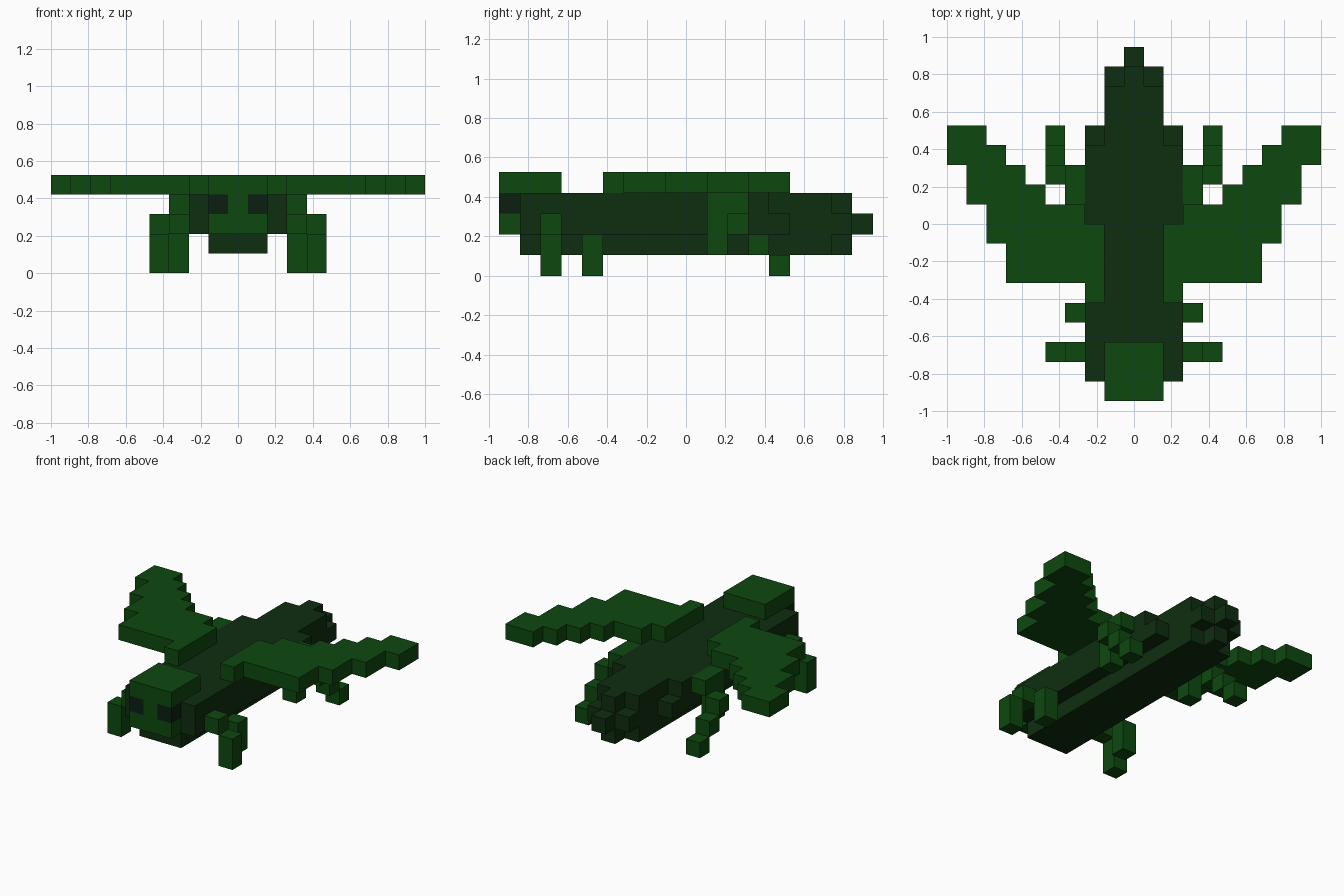
import bpy
import bmesh

cube = bpy.data.objects.get("Cube")
if cube:
    bpy.data.objects.remove(cube, do_unlink=True)

U = 2 / 19  # edge of one block


def material(name, rgb):
    mat = bpy.data.materials.new(name)
    mat.use_nodes = True
    mat.diffuse_color = (*rgb, 1)
    bsdf = next(n for n in mat.node_tree.nodes if n.type == 'BSDF_PRINCIPLED')
    bsdf.inputs["Base Color"].default_value = (*rgb, 1)
    bsdf.inputs["Roughness"].default_value = 0.9
    return mat


GREEN = material("leaf green", (0.0042, 0.064, 0.0046))
DARK = material("dark green", (0.0048, 0.0265, 0.0050))
EYE = material("eye black green", (0.0033, 0.0135, 0.0055))

# The six face directions of a block with corner offsets
FACES = {
    (1, 0, 0): [(1, 0, 0), (1, 1, 0), (1, 1, 1), (1, 0, 1)],
    (-1, 0, 0): [(0, 0, 0), (0, 0, 1), (0, 1, 1), (0, 1, 0)],
    (0, 1, 0): [(0, 1, 0), (0, 1, 1), (1, 1, 1), (1, 1, 0)],
    (0, -1, 0): [(0, 0, 0), (1, 0, 0), (1, 0, 1), (0, 0, 1)],
    (0, 0, 1): [(0, 0, 1), (1, 0, 1), (1, 1, 1), (0, 1, 1)],
    (0, 0, -1): [(0, 0, 0), (0, 1, 0), (1, 1, 0), (1, 0, 0)],
}


def blocks(name, mat, boxes, side=1):
    """Outer skin of a union of block ranges (x0, x1, y0, y1, z0, z1), inclusive."""
    cells = {(side * x, y, z) for x0, x1, y0, y1, z0, z1 in boxes
             for x in range(x0, x1 + 1)
             for y in range(y0, y1 + 1)
             for z in range(z0, z1 + 1)}
    bm = bmesh.new()
    verts = {}

    def vert(p):
        if p not in verts:
            verts[p] = bm.verts.new(((p[0] - 0.5) * U, (p[1] - 9) * U, p[2] * U))
        return verts[p]

    for c in sorted(cells):
        for d, corners in FACES.items():
            if tuple(a + b for a, b in zip(c, d)) not in cells:
                bm.faces.new([vert(tuple(a + b for a, b in zip(c, o))) for o in corners])
    # Merge the flat squares into clean panels
    bmesh.ops.dissolve_limit(bm, angle_limit=0.01, verts=bm.verts[:], edges=bm.edges[:])
    mesh = bpy.data.meshes.new(name)
    bm.to_mesh(mesh)
    bm.free()
    mesh.materials.append(mat)
    obj = bpy.data.objects.new(name, mesh)
    bpy.context.collection.objects.link(obj)
    return obj


# Long body, stepping down to the tail tip
blocks("body", DARK, [
    (-1, 1, 1, 15, 1, 3),    # core
    (-2, 2, 1, 12, 2, 3),    # wide flanks
    (-2, 2, 13, 13, 2, 2),   # flank ends
    (0, 0, 16, 16, 1, 3),    # cross-shaped rear
    (-1, 1, 16, 16, 2, 2),
    (0, 0, 17, 17, 2, 2),    # tail tip
])

# Head: crown, brow bridge and muzzle
blocks("head", GREEN, [
    (-1, 1, 0, 2, 4, 4),
    (0, 0, 0, 0, 3, 3),
    (-1, 1, 0, 0, 2, 2),
])

# Wing rows from front to back: first and last block outwards
WING_ROWS = {5: (2, 2), 6: (2, 6), 7: (2, 6), 8: (2, 7), 9: (3, 7),
             10: (5, 8), 11: (6, 8), 12: (7, 9), 13: (8, 9)}

for label, s in (("left", 1), ("right", -1)):
    blocks(label + "_eye", EYE, [(1, 1, 0, 0, 3, 3)], s)
    blocks(label + "_wing", GREEN,
           [(a, b, y, y, 4, 4) for y, (a, b) in WING_ROWS.items()], s)
    blocks(label + "_front_leg", GREEN,
           [(3, 3, 2, 2, 2, 2), (4, 4, 2, 2, 0, 1)], s)
    blocks(label + "_middle_leg", GREEN, [(3, 3, 4, 4, 0, 1)], s)
    blocks(label + "_rear_leg", GREEN, [
        (3, 3, 10, 10, 1, 3),
        (3, 3, 11, 11, 3, 3),
        (4, 4, 11, 11, 2, 2),
        (4, 4, 12, 12, 1, 1),
        (4, 4, 13, 13, 0, 0),
    ], s)
